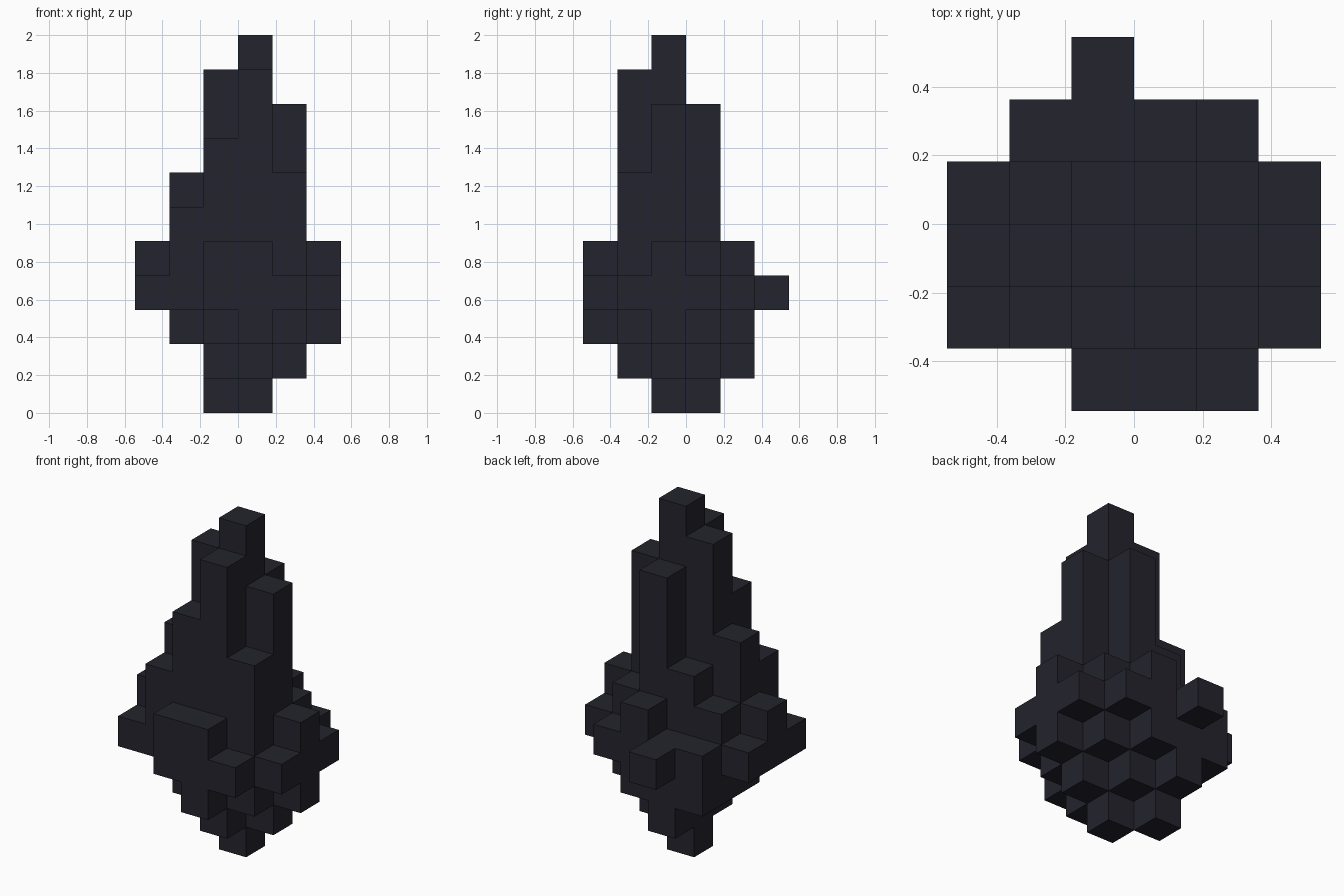
import bpy
import bmesh
from mathutils import Vector

cube = bpy.data.objects.get("Cube")
if cube:
    bpy.data.objects.remove(cube, do_unlink=True)

# Block columns, rows from front to back, left to right along x (letters are 10 and 11)
TOPS = ["..554.", "468A74", "57AB95", "456954", ".4454.", "..4..."]
BOTTOMS = ["..323.", "332123", "321012", "320123", ".2123.", "..3..."]
UNIT = 2 / 11

# Dark stone colour
stone = bpy.data.materials.new("dark_stone")
color = (0.017, 0.017, 0.026, 1)
stone.diffuse_color = color
stone.use_nodes = True
shader = next(n for n in stone.node_tree.nodes if n.type == 'BSDF_PRINCIPLED')
shader.inputs["Base Color"].default_value = color

# Filled cells of the spire
cells = set()
for y, (tops, bottoms) in enumerate(zip(TOPS, BOTTOMS)):
    for x, (top, bottom) in enumerate(zip(tops, bottoms)):
        if top != ".":
            cells.update((x, y, z) for z in range(int(bottom), int(top, 16)))

# Outer shell: one square wherever a cell meets empty space
bm = bmesh.new()
for cell in cells:
    center = Vector(cell) + Vector((0.5, 0.5, 0.5))
    for axis in range(3):
        u, v = Vector(), Vector()
        u[(axis + 1) % 3] = v[(axis + 2) % 3] = 0.5
        for side in (-1, 1):
            normal = Vector()
            normal[axis] = side
            neighbour = tuple(int(a + b) for a, b in zip(cell, normal))
            if neighbour in cells:
                continue
            mid = center + normal / 2
            corners = [mid - u - v, mid + u - v, mid + u + v, mid - u + v]
            if side < 0:
                corners.reverse()
            bm.faces.new([bm.verts.new((c - Vector((3, 3, 0))) * UNIT) for c in corners])
bmesh.ops.remove_doubles(bm, verts=bm.verts, dist=0.001)

mesh = bpy.data.meshes.new("stepped_spire")
bm.to_mesh(mesh)
bm.free()
mesh.materials.append(stone)
spire = bpy.data.objects.new("stepped_spire", mesh)
bpy.context.collection.objects.link(spire)
